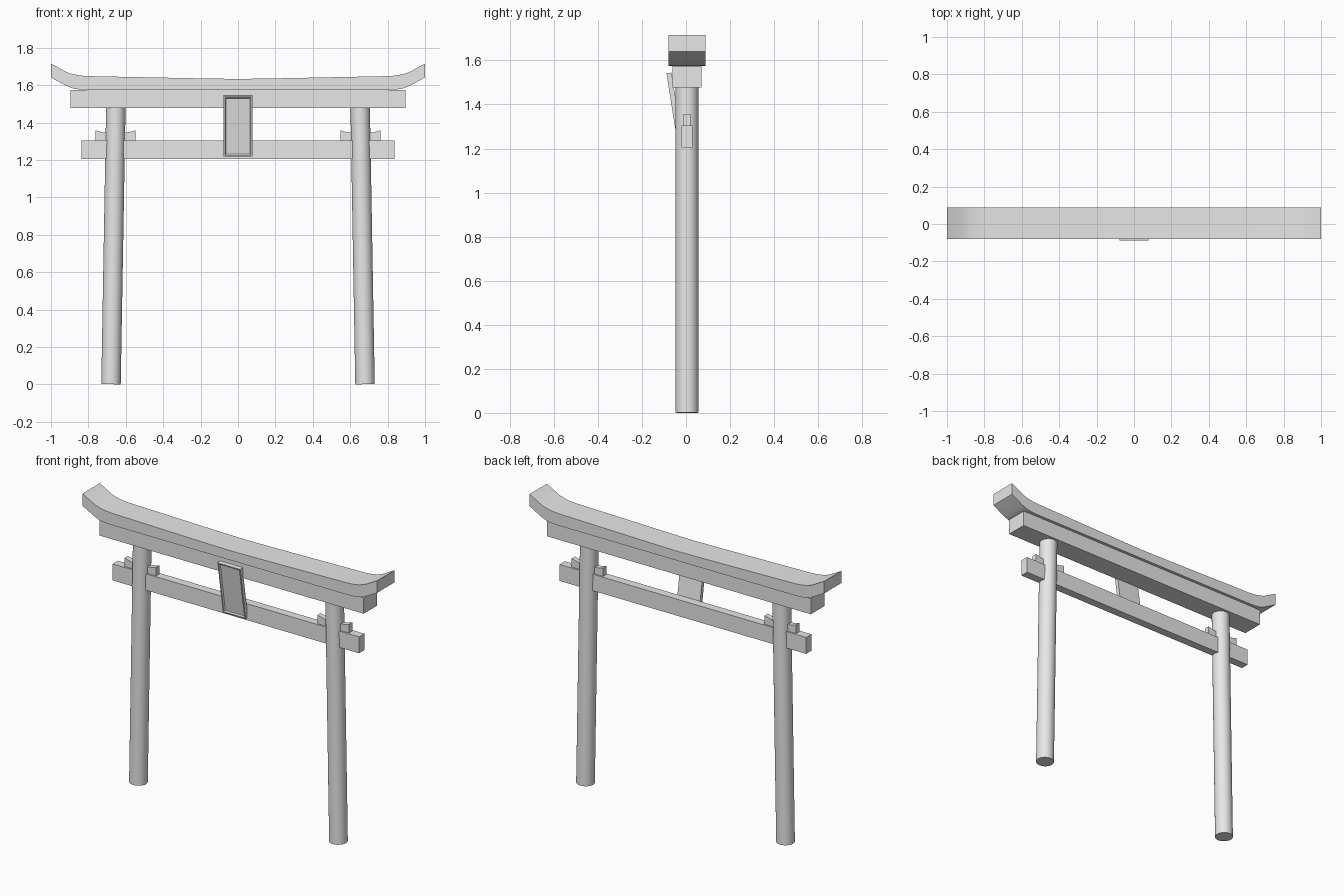
import bpy, bmesh
from math import radians, sin, cos

if "Cube" in bpy.data.objects:
    bpy.data.objects.remove(bpy.data.objects["Cube"], do_unlink=True)

MID = 0.0045  # depth line shared by pillars and beams

stone = bpy.data.materials.new("light_grey")
stone.use_nodes = True
stone.diffuse_color = (0.8, 0.8, 0.8, 1)
stone.node_tree.nodes["Principled BSDF"].inputs["Base Color"].default_value = (0.8, 0.8, 0.8, 1)


def finish(name, bm, smooth=False):
    bmesh.ops.recalc_face_normals(bm, faces=bm.faces)
    mesh = bpy.data.meshes.new(name)
    bm.to_mesh(mesh)
    bm.free()
    mesh.materials.append(stone)
    obj = bpy.data.objects.new(name, mesh)
    bpy.context.collection.objects.link(obj)
    if smooth:
        bpy.ops.object.select_all(action='DESELECT')
        obj.select_set(True)
        bpy.context.view_layer.objects.active = obj
        bpy.ops.object.shade_smooth_by_angle(angle=radians(30))
    return obj


def box_mesh(width, depth, height):
    bm = bmesh.new()
    bmesh.ops.create_cube(bm, size=1)
    bmesh.ops.scale(bm, vec=(width, depth, height), verts=bm.verts)
    return bm


def beam(name, half_length, depth, low, high):
    obj = finish(name, box_mesh(2 * half_length, depth, high - low))
    obj.location = (0, MID, (low + high) / 2)


def extrude_profile(name, points, depth, smooth=False):
    """Extrude an (x, z) outline front to back."""
    bm = bmesh.new()
    face = bm.faces.new([bm.verts.new((x, MID - depth / 2, z)) for x, z in points])
    moved = bmesh.ops.extrude_face_region(bm, geom=[face])["geom"]
    bmesh.ops.translate(bm, vec=(0, depth, 0),
                        verts=[v for v in moved if isinstance(v, bmesh.types.BMVert)])
    return finish(name, bm, smooth)


# Curved roof beam with upswept ends, outline mirrored about the centre
top = [(0, 1.633), (0.2, 1.636), (0.4, 1.640), (0.6, 1.644), (0.8, 1.648), (0.84, 1.651),
       (0.88, 1.658), (0.915, 1.669), (1, 1.715)]
under = [(1, 1.641), (0.92, 1.597), (0.885, 1.583), (0.85, 1.577), (0.8, 1.575)]
half = top + under
outline = half + [(-x, z) for x, z in reversed(half) if x > 0]
extrude_profile("roof_beam", outline, 0.168, smooth=True)

# Straight beams
beam("upper_beam", 0.896, 0.131, 1.478, 1.575)
beam("tie_beam", 0.837, 0.051, 1.204, 1.305)

# Leaning pillars, each with a notched wedge above the tie beam
LEAN, RADIUS, LENGTH = radians(1), 0.052, 1.485
for side, label in ((1, "left"), (-1, "right")):
    bm = bmesh.new()
    bmesh.ops.create_cone(bm, cap_ends=True, segments=32, radius1=RADIUS,
                          radius2=RADIUS, depth=LENGTH)
    pillar = finish(label + "_pillar", bm, smooth=True)
    pillar.rotation_euler = (0, -side * LEAN, 0)
    pillar.location = (side * (0.679 - sin(LEAN) * LENGTH / 2), MID,
                       0.001 + cos(LEAN) * LENGTH / 2)

    wedge = [(-0.107, 1.304), (0.107, 1.304), (0.107, 1.358), (0.07, 1.348),
             (0.04, 1.345), (-0.04, 1.345), (-0.07, 1.348), (-0.107, 1.358)]
    extrude_profile(label + "_wedge", [(side * 0.655 + x, z) for x, z in wedge], 0.032)

# Tilted name plaque with a recessed front panel
bm = box_mesh(0.154, 0.023, 0.328)
front = min(bm.faces, key=lambda f: f.calc_center_median().y)
bmesh.ops.inset_region(bm, faces=[front], thickness=0.007, use_even_offset=True)
bmesh.ops.inset_region(bm, faces=[front], thickness=0.006, depth=-0.007, use_even_offset=True)
plaque = finish("plaque", bm)
plaque.rotation_euler = (radians(9), 0, 0)
plaque.location = (0, -0.0515, 1.381)
